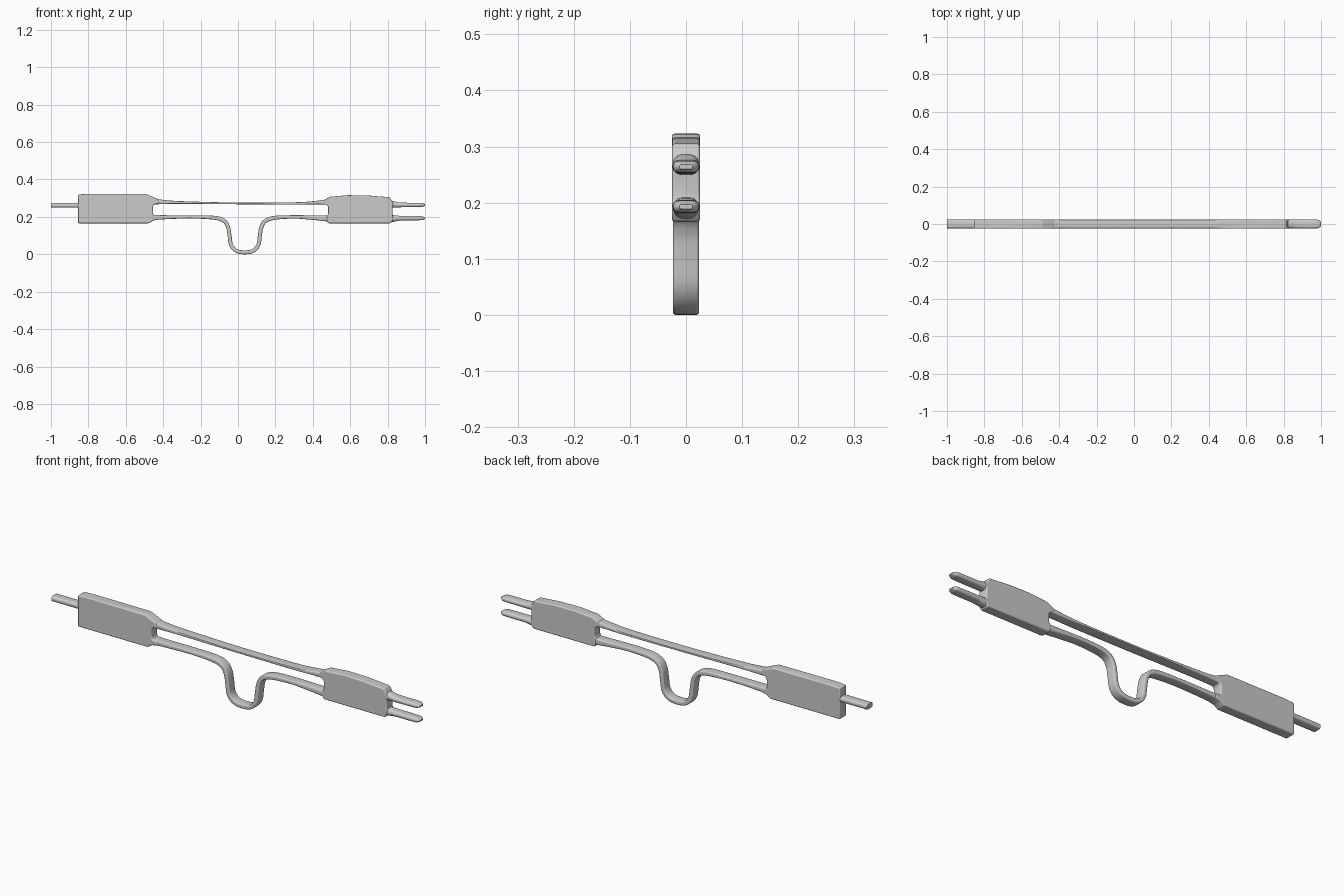
import bpy, bmesh, math
from mathutils import Vector

if "Cube" in bpy.data.objects:
    bpy.data.objects.remove(bpy.data.objects["Cube"])


def finish(bm, name):
    bmesh.ops.recalc_face_normals(bm, faces=bm.faces)
    me = bpy.data.meshes.new(name)
    bm.to_mesh(me)
    bm.free()
    ob = bpy.data.objects.new(name, me)
    bpy.context.collection.objects.link(ob)
    bpy.ops.object.select_all(action='DESELECT')
    ob.select_set(True)
    bpy.context.view_layer.objects.active = ob
    return ob


def plate(name, outline, half=0.025, bevel=0.005):
    """Extrude an x-z outline through y with softened edges."""
    bm = bmesh.new()
    face = bm.faces.new([bm.verts.new((x, -half, z)) for x, z in outline])
    out = bmesh.ops.extrude_face_region(bm, geom=[face])
    verts = [g for g in out['geom'] if isinstance(g, bmesh.types.BMVert)]
    bmesh.ops.translate(bm, verts=verts, vec=(0, 2 * half, 0))
    ob = finish(bm, name)
    mod = ob.modifiers.new("soft_edges", 'BEVEL')
    mod.width, mod.segments, mod.limit_method = bevel, 3, 'ANGLE'
    mod.angle_limit = math.radians(20)
    bpy.ops.object.shade_smooth_by_angle(angle=math.radians(35))


def spline(pts, steps):
    """Catmull-Rom through (x, z, thickness, half width) points."""
    p = [Vector(q) for q in pts]
    p = [2 * p[0] - p[1]] + p + [2 * p[-1] - p[-2]]
    res = []
    for i in range(1, len(p) - 2):
        a, b, c, d = p[i - 1:i + 3]
        for k in range(steps):
            t = k / steps
            res.append(0.5 * (2 * b + (c - a) * t + (2 * a - 5 * b + 4 * c - d) * t * t
                              + (3 * b - a - 3 * c + d) * t ** 3))
    return res + [p[-2]]


def ribbon(name, pts, steps=6, roundness=0.5):
    """Sweep a rounded rectangle along an x-z path."""
    path = spline(pts, steps)
    bm = bmesh.new()
    rings = []
    for i, q in enumerate(path):
        tan = path[min(i + 1, len(path) - 1)] - path[max(i - 1, 0)]
        n = Vector((-tan[1], tan[0])).normalized()
        h, w = q[2] / 2, q[3]
        r = h * roundness
        ring = []
        for sy, sn, start in ((1, 1, 0), (-1, 1, 90), (-1, -1, 180), (1, -1, 270)):
            for k in range(4):
                a = math.radians(start + 30 * k)
                y = sy * (w - r) + r * math.cos(a)
                o = sn * (h - r) + r * math.sin(a)
                ring.append(bm.verts.new((q[0] + n.x * o, y, q[1] + n.y * o)))
        rings.append(ring)
    for r0, r1 in zip(rings, rings[1:]):
        for j in range(16):
            k = (j + 1) % 16
            bm.faces.new((r0[j], r0[k], r1[k], r1[j]))
    bm.faces.new(rings[0])
    bm.faces.new(rings[-1])
    finish(bm, name)
    bpy.ops.object.shade_smooth_by_angle(angle=math.radians(45))


# End blocks with flared shoulders
plate("left_block", [(-.855, .166), (-.855, .32), (-.8, .323), (-.49, .322), (-.43, .296),
                     (-.42, .272), (-.447, .268), (-.455, .255), (-.455, .215), (-.445, .208),
                     (-.425, .206), (-.425, .187), (-.455, .18), (-.475, .166)])
plate("right_block", [(.482, .166), (.475, .18), (.475, .205), (.482, .215), (.482, .255),
                      (.475, .264), (.46, .27), (.46, .291), (.492, .308), (.59, .316),
                      (.7, .314), (.81, .305), (.825, .282), (.83, .268), (.826, .25),
                      (.826, .21), (.83, .2), (.826, .18), (.815, .166)])

# Thin straight upper strap
W = .0235
ribbon("upper_strap", [(-.46, .284, .036, W), (-.41, .28, .024, W), (-.3, .277, .014, W),
                       (0, .272, .009, W), (.3, .272, .012, W), (.41, .276, .018, W),
                       (.48, .28, .028, W)])

# Lower strap with hanging loop, mirrored about the loop centre
C = .036
half = [(.10, .034, .022, W), (.15, .11, .021, W)]
loop = [(.046, .019), (.073, .05), (.081, .1), (.089, .145), (.11, .178), (.16, .195)]
left = [(C - x, z, .021, W) for x, z in reversed(loop)]
right = [(C + x, z, .021, W) for x, z in loop]
ribbon("lower_strap", [(-.47, .197, .032, W), (-.4, .198, .022, W), (-.25, .2, .017, W)]
       + left + [(C, .0105, .021, W)] + right
       + [(.3, .2, .018, W), (.4, .196, .024, W), (.5, .19, .034, W)])

# Prongs: one on the left, two on the right with rounded tips
ribbon("left_prong", [(-.83, .262, .026, W), (-.92, .262, .025, W), (-1, .262, .025, W)],
       roundness=.8)
for name, z, dz in (("upper_prong", .264, .005), ("lower_prong", .193, -.003)):
    ribbon(name, [(.8, z + dz, .042, W), (.835, z + dz / 2, .034, W), (.87, z, .025, W),
                  (.97, z, .022, W), (.99, z, .017, .019), (1, z, .008, .012)], roundness=.9)
